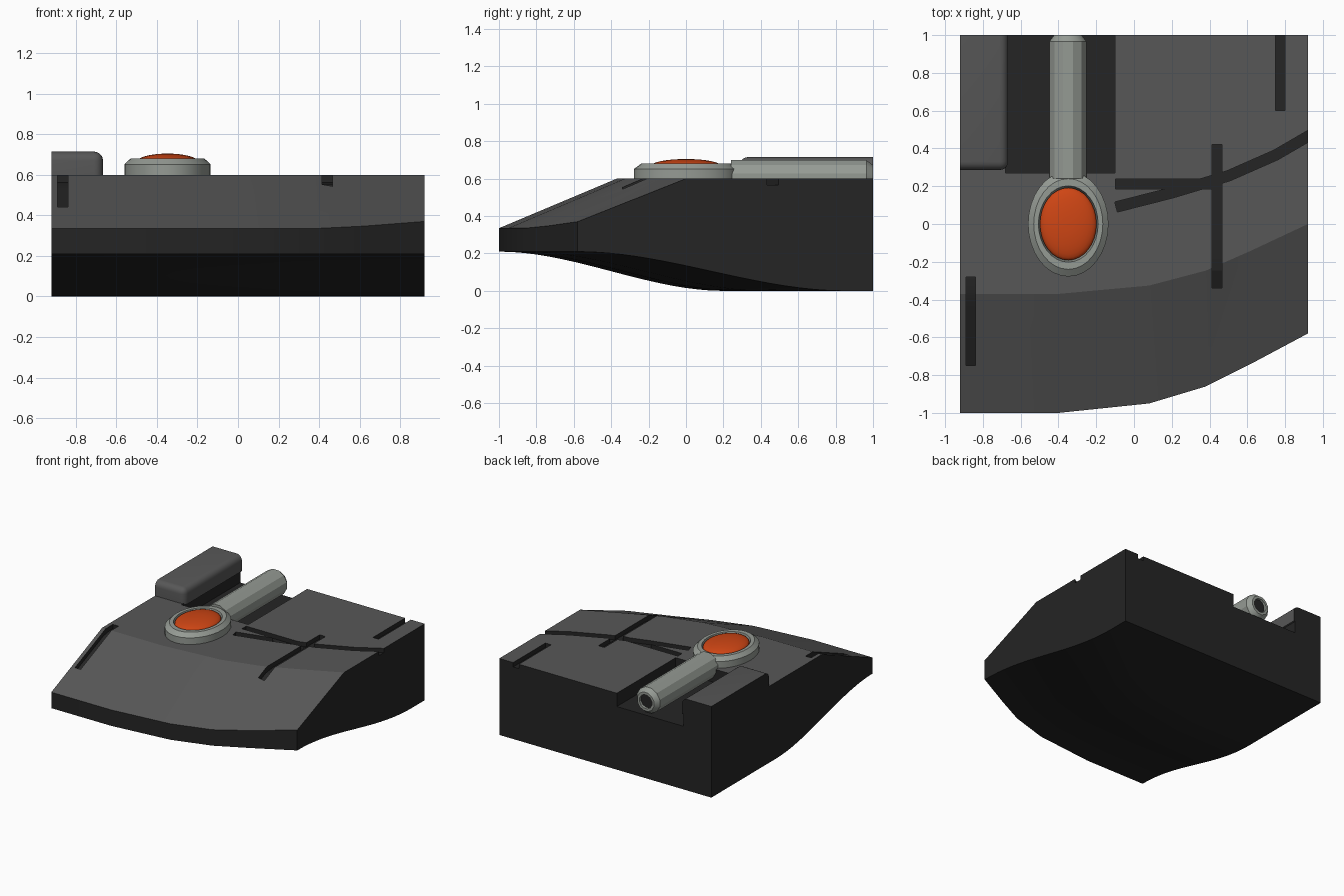
import bpy, bmesh, math
from mathutils import Matrix

cube = bpy.data.objects.get("Cube")
if cube:
    bpy.data.objects.remove(cube)


def material(name, rgb):
    m = bpy.data.materials.new(name)
    m.use_nodes = True
    m.diffuse_color = (*rgb, 1)
    m.node_tree.nodes["Principled BSDF"].inputs["Base Color"].default_value = (*rgb, 1)
    return m


GREY = material("hull grey", (0.095, 0.095, 0.095))
DARK = material("dark grey", (0.018, 0.018, 0.018))
METAL = material("pale metal", (0.30, 0.325, 0.295))
ORANGE = material("orange glass", (0.62, 0.06, 0.007))


def make(name, bm, mats, rule=None, angle=None):
    bmesh.ops.recalc_face_normals(bm, faces=bm.faces)
    bm.normal_update()
    if rule:
        for f in bm.faces:
            f.material_index = rule(f)
    me = bpy.data.meshes.new(name)
    bm.to_mesh(me)
    bm.free()
    for m in mats:
        me.materials.append(m)
    ob = bpy.data.objects.new(name, me)
    bpy.context.collection.objects.link(ob)
    if angle:
        smooth(ob, angle)
    return ob


def activate(ob):
    bpy.ops.object.select_all(action='DESELECT')
    ob.select_set(True)
    bpy.context.view_layer.objects.active = ob


def smooth(ob, angle):
    activate(ob)
    bpy.ops.object.shade_smooth_by_angle(angle=math.radians(angle))


def loft(rings, cap=True):
    """Skin a list of closed rings having equal point counts."""
    bm = bmesh.new()
    vs = [[bm.verts.new(p) for p in r] for r in rings]
    n = len(rings[0])
    for a, b in zip(vs, vs[1:]):
        for i in range(n):
            j = (i + 1) % n
            bm.faces.new((a[i], a[j], b[j], b[i]))
    if cap:
        bm.faces.new(vs[0])
        bm.faces.new(vs[-1])
    return bm


# Hull plan: x, y of the front edge, height of its upper rim
PLAN = [(-0.92, -1, 0.335), (-0.4, -1, 0.335), (0.08, -0.95, 0.335),
        (0.38, -0.86, 0.335), (0.62, -0.74, 0.347), (0.92, -0.58, 0.37)]
TOP, CHIN, STEPS = 0.6, 0.21, 18


def crease(front):
    return -0.37 + 0.88 * (front + 1)


def surface(x, y):
    """Height of the hull top."""
    x = min(max(x, -0.92), 0.92)
    for a, b in zip(PLAN, PLAN[1:]):
        if x <= b[0]:
            t = (x - a[0]) / (b[0] - a[0])
            front, rim = (a[k] + t * (b[k] - a[k]) for k in (1, 2))
            break
    s = (y - front) / (crease(front) - front)
    return rim + (TOP - rim) * min(max(s, 0), 1)


def section(x, front, rim):
    end = 0.2 + 1.55 * (front + 1)
    pts = [(x, front, rim), (x, crease(front), TOP), (x, 1, TOP), (x, 1, 0)]
    for i in range(STEPS, -1, -1):
        t = i / STEPS
        pts.append((x, front + t * (end - front), CHIN * (1 - t * t * (3 - 2 * t))))
    return pts


hull = make("hull", loft([section(*p) for p in PLAN]), [GREY, DARK],
            lambda f: 0 if f.normal.z > 0.5 else 1)


# Cut grooves and the tube channel
def groove(path, width, depth=0.035):
    pts = []
    for a, b in zip(path, path[1:]):
        pts += [(a[0] + (b[0] - a[0]) * i / 8, a[1] + (b[1] - a[1]) * i / 8) for i in range(8)]
    pts.append(path[-1])
    rings = []
    for i, (x, y) in enumerate(pts):
        p, q = pts[max(i - 1, 0)], pts[min(i + 1, len(pts) - 1)]
        dx, dy = q[0] - p[0], q[1] - p[1]
        k = width / 2 / math.hypot(dx, dy)
        ox, oy, z = -dy * k, dx * k, surface(x, y)
        rings.append([(x - ox, y - oy, z - depth), (x + ox, y + oy, z - depth),
                      (x + ox, y + oy, z + 0.1), (x - ox, y - oy, z + 0.1)])
    return loft(rings)


cuts = [
    groove([(-0.39, 0.27), (-0.39, 1.1)], 0.58, 0.105),
    groove([(0.775, 0.6), (0.775, 1.1)], 0.05),
    groove([(0.44, -0.34), (0.44, 0.42)], 0.052),
    groove([(-0.865, -0.75), (-0.865, -0.28)], 0.05),
    groove([(-0.097, 0.213), (0.43, 0.213)], 0.053, 0.034),
    groove([(-0.095, 0.09), (0.2, 0.165), (0.5, 0.255), (0.75, 0.365), (1, 0.51)], 0.055, 0.033),
]
for i, bm in enumerate(cuts):
    cutter = make(f"groove_cutter_{i}", bm, [GREY, DARK], lambda f: 1)
    cutter.hide_render = True
    mod = hull.modifiers.new("cut", 'BOOLEAN')
    mod.operation, mod.solver, mod.object = 'DIFFERENCE', 'EXACT', cutter
    activate(hull)
    bpy.ops.object.modifier_apply(modifier=mod.name)
    bpy.data.objects.remove(cutter)
smooth(hull, 15)

# Raised block with rounded inner edges
bm = bmesh.new()
bmesh.ops.create_cube(bm, size=1, matrix=Matrix.Translation((-0.793, 0.643, 0.652))
                      @ Matrix.Diagonal((0.254, 0.714, 0.126, 1)))
corner = max(bm.verts, key=lambda v: v.co.x - v.co.y + v.co.z)
bmesh.ops.bevel(bm, geom=list(corner.link_edges), offset=0.045, segments=5,
                profile=0.5, affect='EDGES')
make("raised_block", bm, [GREY, DARK],
     lambda f: 1 if f.normal.y > 0.9 or f.normal.x < -0.9 else 0, 35)


# Tube with a chamfered, recessed dark end
def circle(y, r, sides=12):
    return [(-0.35 + r * math.cos(math.tau * (i + 0.5) / sides), y,
             0.6 + r * math.sin(math.tau * (i + 0.5) / sides)) for i in range(sides)]


R = 0.102
tube = loft([circle(0.24, R), circle(0.965, R), circle(1, 0.075), circle(1, 0.055),
             circle(0.98, 0.055)])
make("tube", tube, [METAL, DARK],
     lambda f: 1 if f.normal.y > 0.9 and f.calc_center_median().y < 0.99 else 0, 29)


# Oval lamp: bezel and domed lens
def oval(rx, ry, z, sides=32):
    return [(-0.348 + rx * math.cos(math.tau * i / sides),
             ry * math.sin(math.tau * i / sides), z) for i in range(sides)]


bezel = [oval(0.213, 0.278, 0.58), oval(0.213, 0.278, 0.652), oval(0.183, 0.24, 0.68),
         oval(0.158, 0.202, 0.68), oval(0.15, 0.192, 0.64)]
make("lamp_bezel", loft(bezel), [METAL], None, 25)

lens = [oval(0.15 * math.cos(a), 0.192 * math.cos(a), 0.665 + 0.04 * math.sin(a))
        for a in (math.pi / 2 * k / 8 for k in range(8))]
make("lamp_lens", loft([oval(0.15, 0.192, 0.645)] + lens), [ORANGE], None, 50)
